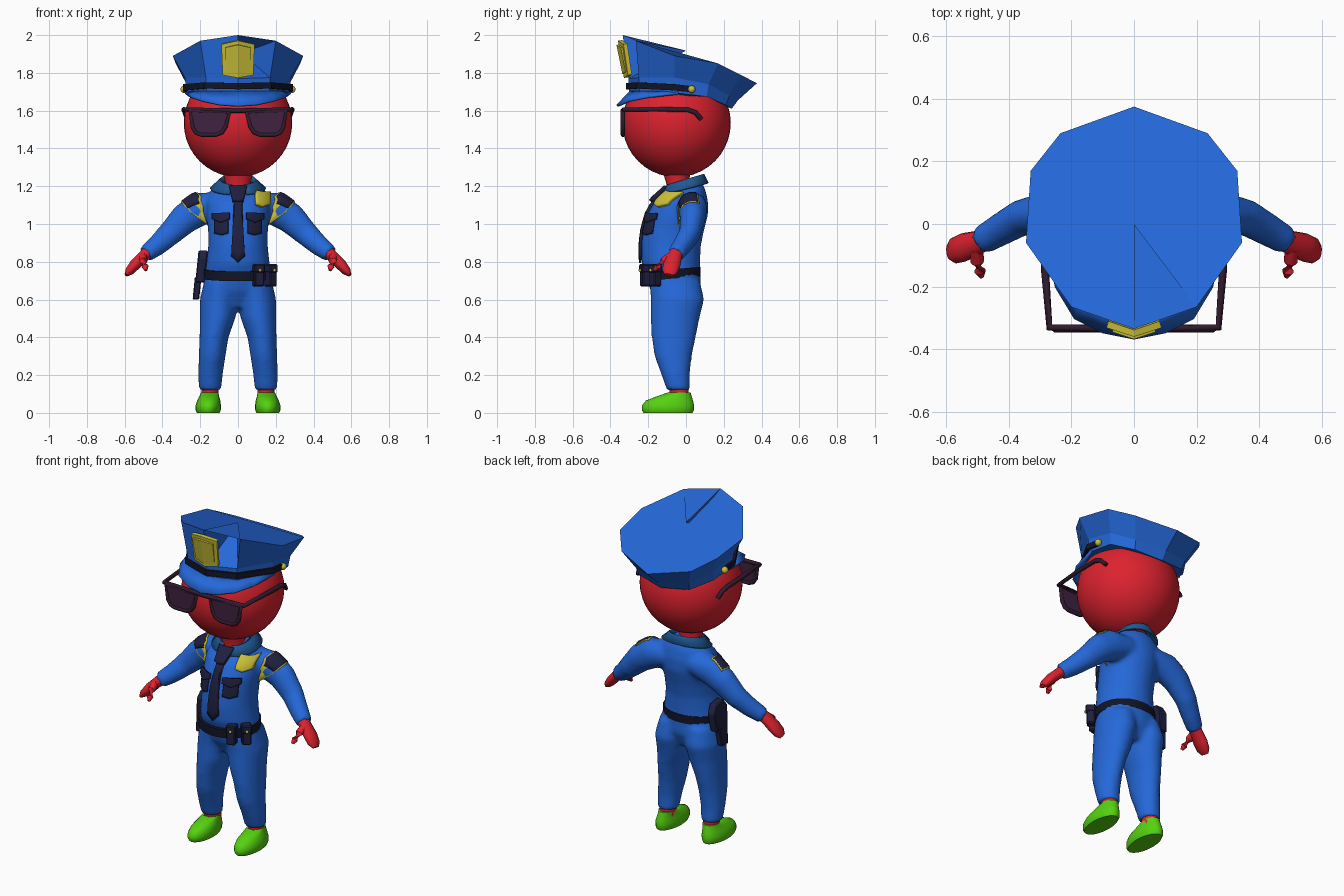
import bpy, bmesh, math
from mathutils import Vector, Matrix
from mathutils.bvhtree import BVHTree

cube = bpy.data.objects.get("Cube")
if cube:
    bpy.data.objects.remove(cube)


def material(name, *rgb):
    m = bpy.data.materials.new(name)
    m.use_nodes = True
    m.diffuse_color = (*rgb, 1)
    m.node_tree.nodes["Principled BSDF"].inputs["Base Color"].default_value = (*rgb, 1)
    return m


BLUE = material("uniform blue", .018, .14, .7)
COLLAR = material("collar blue", .014, .1, .3)
RED = material("red skin", .72, .016, .028)
GREEN = material("shoe green", .09, .64, .005)
GOLD = material("gold", .6, .53, .04)
NAVY = material("navy", .013, .014, .048)
BLACK = material("belt black", .006, .007, .019)
FRAME = material("frame plum", .032, .012, .03)
LENS = material("lens plum", .05, .016, .05)


def finish(bm, name, mat, smooth=None, mirror=False, solid=0, offset=0, recalc=True):
    """Turn a bmesh into an object, with optional thickness and mirroring."""
    if recalc:
        bmesh.ops.recalc_face_normals(bm, faces=bm.faces)
    mesh = bpy.data.meshes.new(name)
    bm.to_mesh(mesh)
    bm.free()
    mesh.materials.append(mat)
    ob = bpy.data.objects.new(name, mesh)
    bpy.context.collection.objects.link(ob)
    if solid:
        mod = ob.modifiers.new("thickness", 'SOLIDIFY')
        mod.thickness, mod.offset = solid, offset
    if mirror:
        ob.modifiers.new("mirror", 'MIRROR')
    if smooth:
        bpy.ops.object.select_all(action='DESELECT')
        ob.select_set(True)
        bpy.context.view_layer.objects.active = ob
        bpy.ops.object.shade_smooth_by_angle(angle=math.radians(smooth))
    return ob


def skin(bm, rings, caps=True, closed=True):
    """Bridge a list of equal point rings with quads."""
    vs = [[bm.verts.new(p) for p in r] for r in rings]
    n = len(vs[0])
    for a, b in zip(vs, vs[1:]):
        for i in range(n if closed else n - 1):
            j = (i + 1) % n
            bm.faces.new((a[i], a[j], b[j], b[i]))
    if caps:
        bm.faces.new(vs[0])
        bm.faces.new(vs[-1])


def loft(bm, path, n=20, flat=False, side=1):
    """Tube of ellipses; each path entry is x, y, z and two radii."""
    pts = [Vector((p[0] * side, p[1], p[2])) for p in path]
    rings = []
    for i, p in enumerate(pts):
        t = (pts[min(i + 1, len(pts) - 1)] - pts[max(i - 1, 0)]).normalized()
        if flat:
            t = Vector((0, 0, 1))
        ref = Vector((0, 0, 1)) if abs(t.y) > .7 else Vector((0, 1, 0))
        u = ref.cross(t).normalized()
        v = t.cross(u)
        rings.append([p + u * path[i][3] * math.cos(a) + v * path[i][4] * math.sin(a)
                      for a in (math.tau * k / n for k in range(n))])
    skin(bm, rings)


def tube(name, mat, path, n=20, flat=False, mirror=False, smooth=50):
    bm = bmesh.new()
    loft(bm, path, n, flat)
    return finish(bm, name, mat, smooth, mirror)


def ball(name, mat, c, r, seg=12, mirror=False):
    bm = bmesh.new()
    bmesh.ops.create_uvsphere(bm, u_segments=seg, v_segments=seg // 2, radius=r,
                              matrix=Matrix.Translation(c))
    return finish(bm, name, mat, 60, mirror)


def box(name, mat, c, size, turn=0, bevel=.006, mirror=False):
    bm = bmesh.new()
    m = Matrix.Translation(c) @ Matrix.Rotation(turn, 4, 'Z') @ Matrix.Diagonal((*size, 1))
    bmesh.ops.create_cube(bm, size=1, matrix=m)
    bmesh.ops.bevel(bm, geom=bm.edges[:], offset=bevel, segments=1, affect='EDGES')
    return finish(bm, name, mat, None, mirror)


def wire(name, mat, pts, r, closed=False):
    cu = bpy.data.curves.new(name, 'CURVE')
    cu.dimensions, cu.bevel_depth, cu.bevel_resolution = '3D', r, 1
    cu.use_fill_caps = True
    sp = cu.splines.new('POLY')
    sp.points.add(len(pts) - 1)
    for q, p in zip(sp.points, pts):
        q.co = (*p, 1)
    sp.use_cyclic_u = closed
    cu.materials.append(mat)
    ob = bpy.data.objects.new(name, cu)
    bpy.context.collection.objects.link(ob)
    return ob


def both(half):
    """Mirror a half outline that starts and ends on the centre line."""
    return half + [(-p[0], *p[1:]) for p in half[-2:0:-1]]


def sweep(half):
    """Mirror a half strip that starts on the centre line."""
    return [(-p[0], *p[1:]) for p in half[:0:-1]] + half


# Uniform: torso, legs and sleeves fused into one smooth body
bm = bmesh.new()
loft(bm, [(0, y, z, a, b) for z, y, a, b in [
    (.56, -.05, .13, .09), (.65, -.055, .185, .135), (.72, -.065, .178, .142),
    (.79, -.08, .168, .155), (.88, -.08, .158, .158), (.96, -.068, .158, .162),
    (1.05, -.045, .168, .162), (1.12, -.025, .17, .142), (1.175, 0, .145, .105),
    (1.22, .01, .1, .075)]], 28, True)
for s in (1, -1):
    loft(bm, [(.148, -.04, .12, .06, .062), (.146, -.055, .2, .065, .075),
              (.137, -.068, .3, .071, .099), (.127, -.065, .4, .077, .117),
              (.108, -.058, .5, .094, .13), (.1, -.045, .6, .102, .142),
              (.085, -.06, .7, .095, .135)], 20, True, s)
    loft(bm, [(.09, .03, 1.1, .07, .08), (.2, .035, 1.08, .09, .077),
              (.28, .035, 1.03, .082, .068), (.36, .02, .95, .066, .058),
              (.43, -.02, .885, .055, .052), (.49, -.055, .84, .046, .046)], 20, False, s)
body = finish(bm, "uniform_body", BLUE)
mod = body.modifiers.new("fuse", 'REMESH')
mod.mode, mod.voxel_size, mod.use_smooth_shade = 'VOXEL', .014, True
mod = body.modifiers.new("soften", 'SMOOTH')
mod.factor, mod.iterations = .5, 5
bpy.context.view_layer.update()
surface = BVHTree.FromObject(body, bpy.context.evaluated_depsgraph_get())


def patch(name, mat, pts, thick, centre=(0, 0, 0), u=(1, 0, 0), v=(0, 0, 1)):
    """Cloth piece laid onto the body along the normal of its u, v plane."""
    c, u, v = Vector(centre), Vector(u).normalized(), Vector(v).normalized()
    n = u.cross(v)
    bm = bmesh.new()
    f = bm.faces.new([bm.verts.new(c + u * a + v * b) for a, b in pts])
    f.normal_update()
    if f.normal.dot(n) < 0:
        f.normal_flip()
    bmesh.ops.poke(bm, faces=[f])
    bmesh.ops.subdivide_edges(bm, edges=bm.edges[:], cuts=3, use_grid_fill=True)
    for p in bm.verts:
        hit = surface.ray_cast(p.co + n, -n)[0]
        if hit:
            p.co = hit + n * .002
    return finish(bm, name, mat, 40, solid=thick, offset=1, recalc=False)


# Tie, chest pockets, badge and shoulder patches
patch("tie_blade", NAVY, both([(0, 1.14), (.022, 1.13), (.034, .83), (0, .795)]), .014)
patch("tie_knot", NAVY, both([(0, 1.185), (.045, 1.185), (.028, 1.115), (0, 1.11)]), .028)
for s, side in ((1, "left"), (-1, "right")):
    patch(side + "_pocket", NAVY, [(s * x, z) for x, z in
          [(.05, 1.04), (.12, 1.04), (.12, .95), (.085, .94), (.05, .95)]], .01)
    patch(side + "_pocket_flap", NAVY, [(s * x, z) for x, z in
          [(.042, 1.055), (.128, 1.055), (.128, 1.025), (.085, 1.005), (.042, 1.025)]], .018)
    shape = [(-.055, .02), (-.03, .05), (.05, .05), (.06, -.045), (-.045, -.05)]
    for label, mat, k, t in (("border", GOLD, 1, .004), ("patch", NAVY, .86, .007)):
        patch(f"{side}_shoulder_{label}", mat, [(s * a * k, b * k) for a, b in shape], t,
              (s * .25, .01, 1.13), (0, s, 0), (-s, 0, 1))
patch("chest_badge", GOLD, [(.088, 1.165), (.122, 1.158), (.16, 1.16), (.156, 1.1),
                            (.122, 1.086), (.09, 1.1)], .022)

# Collar, open at the front
bm = bmesh.new()
inner, middle, outer = [], [], []
for k in range(21):
    a = math.radians(-72 + 324 * k / 20)
    c, s = math.cos(a), math.sin(a)
    f = (1 - s) / 2
    inner.append((.075 * c, -.01 + .085 * s, 1.235 - .04 * f))
    middle.append((.095 * c, -.005 + .1 * s, 1.26 - .06 * f))
    outer.append((.145 * c, -.01 + .125 * s, 1.215 - .06 * f))
skin(bm, [inner, middle, outer], False, False)
finish(bm, "collar", COLLAR, 40, solid=.012)

# Belt, pouches and holster
bm = bmesh.new()
loft(bm, [(0, -.08, z, .182, .158) for z in (.71, .76)], 28, True)
for p in bm.verts:
    p.co.z += .08 * (p.co.y + .08)
finish(bm, "belt", BLACK, 40)
for i, (x, y, turn) in enumerate([(.108, -.213, .3), (.172, -.165, .75)]):
    out = Vector((math.sin(turn), -math.cos(turn), 0))
    c = Vector((x, y, .725))
    box(f"pouch_{i}", NAVY, c, (.052, .05, .11), turn)
    box(f"pouch_flap_{i}", NAVY, c + Vector((0, 0, .04)), (.058, .058, .045), turn)
    ball(f"pouch_button_{i}", GOLD, c + out * .031 + Vector((0, 0, .03)), .009, 8)


def holster(name, pts, x, depth):
    bm = bmesh.new()
    skin(bm, [[(x + d + .1 * (z - .7), y, z) for y, z in pts] for d in (-depth / 2, depth / 2)])
    bmesh.ops.bevel(bm, geom=bm.edges[:], offset=.005, segments=1, affect='EDGES')
    finish(name=name, bm=bm, mat=NAVY)


holster("holster_body", [(-.1, .82), (-.07, .86), (.0, .85), (.03, .8), (.015, .69), (-.085, .69)], -.2, .05)
holster("holster_tip", [(-.08, .72), (.005, .72), (-.01, .6), (-.07, .6)], -.213, .035)

# Hands, neck and head
tube("mitten_hand", RED, [(.465, -.045, .86, .036, .036), (.505, -.062, .825, .03, .04),
     (.545, -.075, .785, .03, .046), (.575, -.085, .75, .024, .042),
     (.592, -.09, .73, .01, .025)], 12, mirror=True)
tube("thumb", RED, [(.505, -.08, .83, .022, .022), (.5, -.12, .805, .022, .02),
     (.492, -.15, .775, .019, .017), (.487, -.168, .755, .008, .008)], 10, mirror=True)
tube("neck", RED, [(0, -.035, 1.12, .075, .07), (0, -.045, 1.2, .064, .055),
     (0, -.05, 1.3, .085, .08)], flat=True)
ball("head", RED, (0, -.05, 1.535), .287, 40)

# Ankles, shoes and laces
tube("ankle", RED, [(.148, -.035, .07, .045, .05), (.148, -.038, .14, .045, .05)],
     flat=True, mirror=True)
tube("shoe", GREEN, [(.158, -.095, 0, .06, .13), (.158, -.096, .015, .067, .138),
     (.157, -.095, .04, .067, .138), (.155, -.088, .065, .061, .125),
     (.152, -.062, .088, .052, .092), (.15, -.036, .108, .046, .06)], flat=True, mirror=True)
for i in range(3):
    box(f"shoe_lace_{i}", NAVY, (.151, -.13 + .02 * i, .088 + .008 * i),
        (.05 - .004 * i, .007, .009), 0, .002, True)

# Cap crown: faceted, flaring and tilted up at the front
rim = both([(0, -.335, 2), (.2, -.265, 1.97), (.345, -.06, 1.89), (.33, .17, 1.85),
            (.235, .29, 1.79), (0, .375, 1.745)])
band_top = both([(0, -.305, 1.77), (.17, -.25, 1.775), (.28, -.06, 1.775), (.272, .12, 1.74),
                 (.18, .23, 1.68), (0, .275, 1.655)])
band_low = both([(0, -.3, 1.68), (.165, -.245, 1.685), (.273, -.06, 1.695), (.263, .11, 1.675),
                 (.17, .21, 1.63), (0, .242, 1.61)])
bm = bmesh.new()
skin(bm, [band_low, band_top, rim])
top = max(bm.faces, key=lambda f: f.calc_center_median().z)
hub = bmesh.ops.poke(bm, faces=[top])["verts"][0]
hub.co = (0, 0, 1.918)
finish(bm, "cap_crown", BLUE)

# Cap visor, strap, buttons and badge
bm = bmesh.new()
skin(bm, [sweep([(0, -.295, 1.7), (.09, -.27, 1.7), (.165, -.24, 1.7), (.225, -.14, 1.7),
                 (.268, -.04, 1.7)]),
          sweep([(0, -.365, 1.625), (.1, -.345, 1.632), (.19, -.3, 1.652), (.25, -.2, 1.672),
                 (.28, -.04, 1.69)])], False, False)
finish(bm, "cap_visor", BLUE, 40, solid=.012)
strap = sweep([(0, -.31, 1.728), (.172, -.255, 1.732), (.284, -.06, 1.722), (.28, .03, 1.712)])
bm = bmesh.new()
skin(bm, [[(x, y, z + d) for x, y, z in strap] for d in (-.015, .018)], False, False)
finish(bm, "cap_strap", BLACK, solid=.014)
ball("cap_button", GOLD, (.285, .03, 1.713), .02, 12, True)
for label, k, lift in (("plate", 1, 0), ("face", .78, .008)):
    bm = bmesh.new()
    rows = [[(x * k, -.318 - lift - .16 * (z - 1.775) + .3 * abs(x * k),
              1.873 + (z - 1.873) * k) for x, z in row]
            for row in ([(-.085, 1.953), (0, 1.972), (.085, 1.953)],
                        [(-.078, 1.79), (0, 1.775), (.078, 1.79)])]
    skin(bm, rows, False, False)
    finish(bm, "cap_badge_" + label, GOLD, solid=.022)

# Sunglasses: one frame wire from ear to ear, two rims and lenses
wire("glasses_frame", FRAME, sweep([(0, -.335, 1.6), (.27, -.33, 1.605), (.284, -.15, 1.607),
     (.288, .01, 1.605), (.282, .05, 1.59), (.27, .08, 1.555)]), .013)
for s, side in ((1, "left"), (-1, "right")):
    loop = [(s * x, -.334, z) for x, z in [(.045, 1.592), (.255, 1.6), (.24, 1.51), (.222, 1.482),
            (.195, 1.472), (.115, 1.472), (.085, 1.485), (.065, 1.515)]]
    wire(side + "_rim", FRAME, loop, .012, True)
    bm = bmesh.new()
    bm.faces.new([bm.verts.new(p) for p in loop])
    finish(bm, side + "_lens", LENS, solid=.009)
